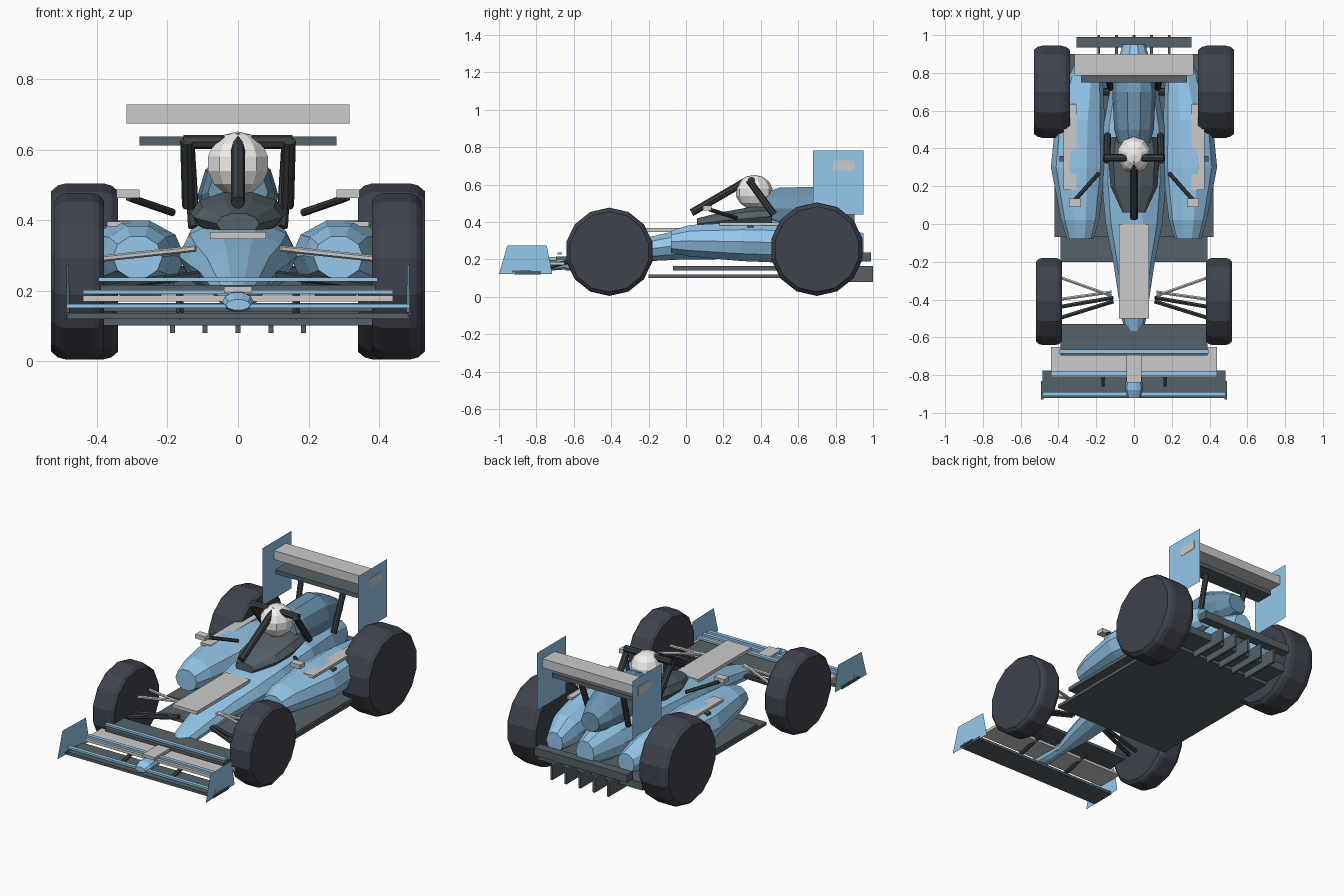
import bpy, bmesh, math
from mathutils import Vector

if "Cube" in bpy.data.objects:
    bpy.data.objects.remove(bpy.data.objects["Cube"])


def material(name, rgb):
    m = bpy.data.materials.new(name)
    m.diffuse_color = (*rgb, 1)
    m.use_nodes = True
    m.node_tree.nodes["Principled BSDF"].inputs["Base Color"].default_value = m.diffuse_color
    return m


BLUE = material("light_blue", (0.30, 0.58, 0.84))
COVER = material("mid_blue", (0.15, 0.30, 0.44))
SLATE = material("slate", (0.09, 0.12, 0.14))
BLACK = material("black", (0.04, 0.05, 0.055))
TYRE = material("rubber", (0.05, 0.057, 0.075))
WHITE = material("white", (0.88, 0.86, 0.83))
SIDES = (("right", 1), ("left", -1))


def finish(name, bm, mat=None):
    bmesh.ops.recalc_face_normals(bm, faces=bm.faces)
    me = bpy.data.meshes.new(name)
    bm.to_mesh(me)
    bm.free()
    if mat:
        me.materials.append(mat)
    ob = bpy.data.objects.new(name, me)
    bpy.context.collection.objects.link(ob)
    return ob


def skin(name, rings, mat):
    """Join rings of points into a closed faceted hull."""
    bm = bmesh.new()
    vr = [[bm.verts.new(p) for p in r] for r in rings]
    n = len(vr[0])
    for a, b in zip(vr, vr[1:]):
        for i in range(n):
            j = (i + 1) % n
            bm.faces.new((a[i], a[j], b[j], b[i]))
    bm.faces.new(vr[0])
    bm.faces.new(vr[-1])
    return finish(name, bm, mat)


def loft(name, sections, mat, n=10, side=1):
    """Sections along y: (y, centre x, half width, bottom z, top z)."""
    rings = []
    for y, cx, hw, z0, z1 in sections:
        ring = []
        for i in range(n):
            a = 2 * math.pi * i / n
            ring.append((side * (cx + hw * math.cos(a)), y,
                         (z0 + z1) / 2 + (z1 - z0) / 2 * math.sin(a) * 1.04))
        rings.append(ring)
    return skin(name, rings, mat)


def box(name, x, y, z, mat=None):
    bm = bmesh.new()
    bmesh.ops.create_cube(bm, size=1)
    for v in bm.verts:
        v.co = [(r[0] + r[1]) / 2 + c * (r[1] - r[0]) for c, r in zip(v.co, (x, y, z))]
    return finish(name, bm, mat)


def rod(name, p, q, r, mat=None, n=8):
    p, q = Vector(p), Vector(q)
    bm = bmesh.new()
    bmesh.ops.create_cone(bm, cap_ends=True, segments=n, radius1=r, radius2=r, depth=(q - p).length)
    rot = (q - p).to_track_quat('Z', 'Y')
    for v in bm.verts:
        v.co = rot @ v.co + (p + q) / 2
    return finish(name, bm, mat)


def rod_pair(name, p, q, r, mat=None, n=8):
    for label, s in SIDES:
        rod(f"{name}_{label}", (s * p[0], *p[1:]), (s * q[0], *q[1:]), r, mat, n)


def box_pair(name, x, y, z, mat=None):
    for label, s in SIDES:
        box(f"{name}_{label}", sorted((s * x[0], s * x[1])), y, z, mat)


def wheel(name, cx, cy, r, hw, n=14):
    prof = ((-hw, r * .91), (-hw * .8, r * .975), (-hw * .55, r),
            (hw * .55, r), (hw * .8, r * .975), (hw, r * .91))
    rings = [[(cx + dx, cy + q * math.cos(2 * math.pi * (i + .5) / n),
               r + .005 + q * math.sin(2 * math.pi * (i + .5) / n)) for i in range(n)]
             for dx, q in prof]
    skin(name, rings, TYRE)


def plate(name, outline, x0, x1, mat):
    """Upright plate from a y,z outline; x runs from x0 at the front to x1 at the back."""
    ys = [p[0] for p in outline]
    lo, hi = min(ys), max(ys)
    bm = bmesh.new()
    bm.faces.new([bm.verts.new((x0 + (x1 - x0) * (y - lo) / (hi - lo), y, z)) for y, z in outline])
    return finish(name, bm, mat)


# wheels
for label, s in SIDES:
    wheel(f"front_wheel_{label}", s * .45, -.41, .236, .07)
    wheel(f"rear_wheel_{label}", s * .435, .70, .25, .095)

# main hull and nose
loft("hull", ((-.645, 0, .03, .14, .19), (-.5, 0, .065, .15, .24), (-.2, 0, .11, .19, .32),
              (0, 0, .15, .20, .365), (.22, 0, .17, .20, .40), (.5, 0, .165, .18, .42),
              (.75, 0, .12, .17, .40), (.95, 0, .06, .20, .34)), BLUE)
loft("nose_tip", ((-.92, 0, .035, .145, .175), (-.88, 0, .045, .14, .195),
                  (-.72, 0, .04, .14, .20), (-.6, 0, .035, .15, .20)), BLUE)
box("nose_panel", (-.08, .08), (-.5, 0), (.347, .367))
box("nose_cap", (-.04, .04), (-.84, -.69), (.195, .212))

# side pods with top vents
for label, s in SIDES:
    loft(f"side_pod_{label}", ((-.08, .285, .07, .235, .355), (.02, .285, .10, .215, .385),
                               (.3, .295, .145, .19, .40), (.55, .285, .13, .18, .395),
                               (.78, .255, .09, .18, .36), (.9, .235, .055, .20, .31)), BLUE, 10, s)
box_pair("pod_vent", (.305, .372), (.18, .635), (.382, .397))
box_pair("vent_bracket", (.27, .395), (.33, .36), (.37, .385), SLATE)

# cockpit surround, engine cover, driver helmet
loft("cockpit_surround", ((.06, 0, .06, .36, .42), (.2, 0, .125, .36, .455),
                          (.34, 0, .135, .36, .48), (.46, 0, .12, .38, .48)), SLATE)
loft("engine_cover", ((.43, 0, .085, .40, .56), (.5, 0, .105, .36, .585), (.7, 0, .115, .35, .59),
                      (.82, 0, .095, .36, .54), (.9, 0, .06, .38, .49)), COVER)
bm = bmesh.new()
bmesh.ops.create_uvsphere(bm, u_segments=10, v_segments=7, radius=1)
for v in bm.verts:
    v.co = (v.co.x * .092, .365 + v.co.y * .1, .56 + v.co.z * .092)
finish("helmet", bm, WHITE)

# head protection frame
rod("frame_front_leg", (0, .03, .45), (0, .34, .63), .02, BLACK)
rod("frame_crossbar", (-.155, .35, .622), (.155, .35, .622), .02, BLACK)
rod_pair("frame_rear_leg", (.145, .335, .625), (.14, .47, .44), .019, BLACK)

# mirrors
rod_pair("mirror_stalk", (.185, .27, .422), (.31, .13, .465), .011, BLACK)
box_pair("mirror", (.28, .345), (.09, .135), (.463, .488))

# front suspension arms
for i, (y0, y1) in enumerate(((-.38, -.28), (-.36, -.40))):
    rod_pair(f"upper_arm_{i}", (.12, y0, .32), (.40, y1, .29), .009, None, 6)
for i, (y0, y1) in enumerate(((-.41, -.50), (-.39, -.44))):
    rod_pair(f"lower_arm_{i}", (.11, y0, .245), (.40, y1, .21), .012, BLACK, 6)

# rear axle
rod("rear_axle", (-.36, .70, .25), (.36, .70, .25), .02, BLACK)

# floor layers and diffuser
box("floor", (-.39, .39), (-.2, .75), (.102, .12), SLATE)
box("upper_floor", (-.42, .42), (-.07, .5), (.142, .165), SLATE)
box("diffuser_roof", (-.345, .345), (.5, .9), (.12, .165), SLATE)
for i in range(5):
    x = (i - 2) * .093
    box(f"diffuser_fin_{i}", (x - .007, x + .007), (.75, 1.0), (.08, .165), SLATE)
box("rear_beam", (-.305, .305), (.935, .99), (.19, .237), SLATE)

# front wing: planes with blue edge strips
box("front_main_plane", (-.485, .485), (-.92, -.775), (.12, .137), SLATE)
box("front_middle_flap", (-.44, .44), (-.81, -.65), (.17, .187))
box("front_upper_flap", (-.39, .39), (-.695, -.53), (.20, .217), SLATE)
for name, hw, y, z in (("lower", .485, -.90, .157), ("middle", .44, -.79, .197), ("upper", .395, -.675, .232)):
    box(f"{name}_edge_strip", (-hw, hw), (y - .011, y + .011), (z - .006, z + .006), BLUE)
rod_pair("front_wing_bracket", (.165, -.86, .13), (.165, -.62, .19), .012, BLACK, 6)
for label, s in SIDES:
    plate(f"front_endplate_{label}", ((-1.0, .122), (-.715, .122), (-.745, .275), (-.955, .275)),
          s * .488, s * .478, BLUE)
    box(f"endplate_slot_{label}", sorted((s * .48, s * .492)), (-.93, -.83), (.13, .14), SLATE)

# rear wing
box("rear_top_flap", (-.316, .316), (.785, .9), (.675, .728))
box("rear_lower_plane", (-.28, .28), (.75, .86), (.612, .637), SLATE)
rod_pair("rear_wing_strut", (.14, .80, .625), (.125, .72, .38), .017, BLACK)
for label, s in SIDES:
    plate(f"rear_endplate_{label}", ((.68, .44), (.95, .44), (.95, .782), (.68, .782)),
          s * .314, s * .314, BLUE)
